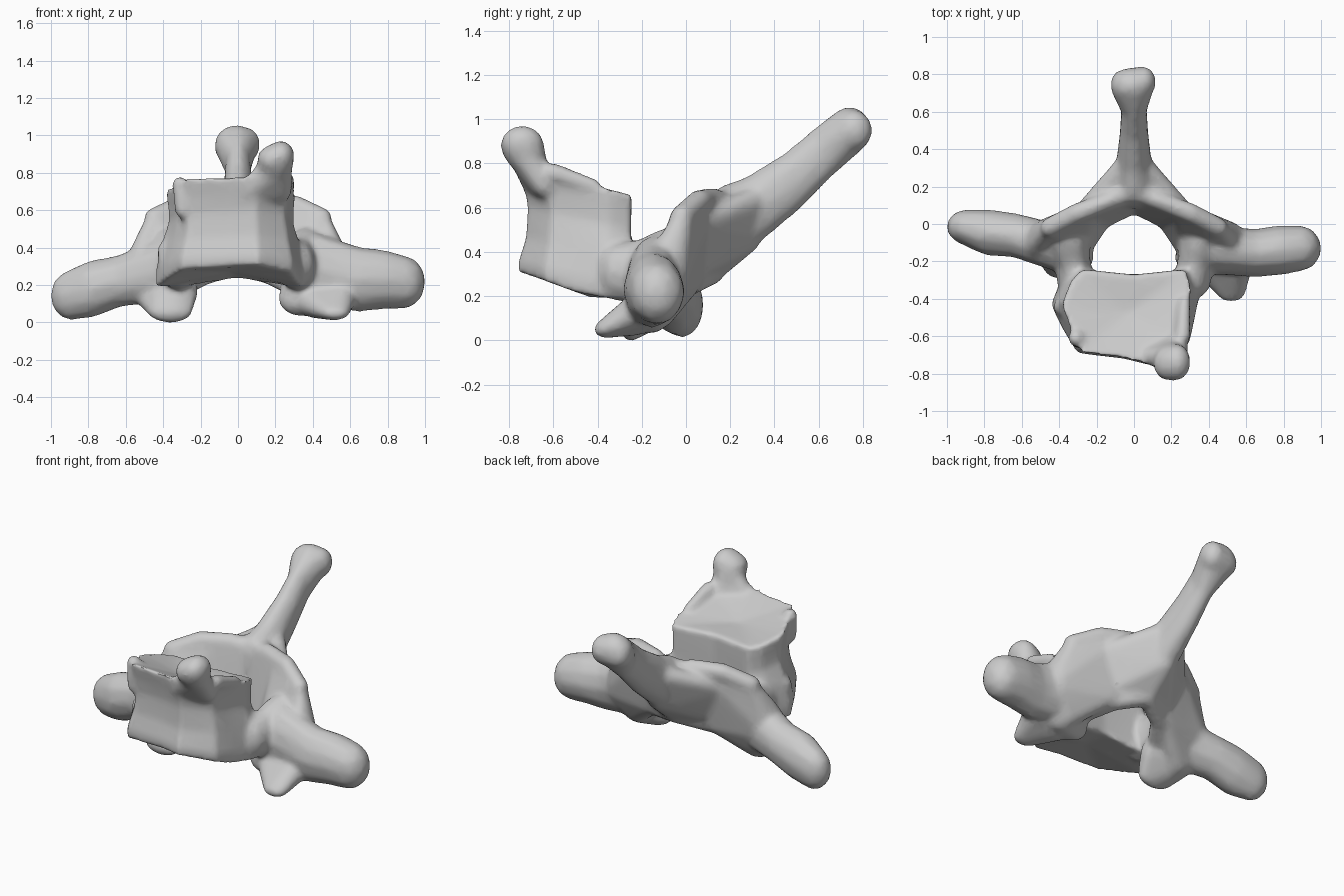
import bpy, bmesh, math
from mathutils import Vector

if "Cube" in bpy.data.objects:
    bpy.data.objects.remove(bpy.data.objects["Cube"], do_unlink=True)

bone = bpy.data.materials.new("bone_grey")
bone.use_nodes = True
colour = (0.6, 0.6, 0.6, 1)
bone.diffuse_color = colour
bone.node_tree.nodes["Principled BSDF"].inputs["Base Color"].default_value = colour

bm = bmesh.new()


def hull(*blobs):
    """Convex skin around ellipsoids given as (x, y, z, rx, ry, rz)."""
    part = bmesh.new()
    for x, y, z, rx, ry, rz in blobs:
        ball = bmesh.ops.create_icosphere(part, subdivisions=2, radius=1)["verts"]
        for v in ball:
            v.co = Vector((x + v.co.x * rx, y + v.co.y * ry, z + v.co.z * rz))
    out = bmesh.ops.convex_hull(part, input=part.verts)
    spare = {g for g in out["geom_interior"] if isinstance(g, bmesh.types.BMVert)}
    bmesh.ops.delete(part, geom=list(spare), context='VERTS')
    mesh = bpy.data.meshes.new("part")
    part.to_mesh(mesh)
    part.free()
    bm.from_mesh(mesh)
    bpy.data.meshes.remove(mesh)


def chain(*blobs):
    for a, b in zip(blobs, blobs[1:]):
        hull(a, b)


def ball(x, y, z, r):
    return (x, y, z, r, r, r)


# Waisted front body, lofted from a plan outline
outline = [(-.28, -.24), (0, -.27), (.28, -.24), (.31, -.35), (.29, -.5), (.27, -.64),
           (.1, -.76), (-.05, -.72), (-.28, -.69), (-.34, -.57), (-.39, -.43), (-.34, -.3)]
# Each level: x scale, y scale, height at front, height at back, reach of slope, flare, arch
levels = [(1.06, 1.0, .305, .185, .33, .08, .05), (1.07, 1.0, .36, .26, .4, .08, .03),
          (.98, .93, .46, .4, .51, .12, 0), (.93, .91, .6, .5, .51, .04, 0),
          (.97, .95, .7, .6, .51, 0, 0), (1, 1, .79, .66, .51, 0, 0)]
rings = []
for sx, sy, front, back, reach, flare, arch in levels:
    ring = []
    for x, y in outline:
        t = min(1, (y + .75) / reach)
        z = front + (back - front) * t + arch * t * max(0, 1 - abs(x) / .25)
        ring.append(bm.verts.new((x * (sx + flare * t), -.3 + (y + .3) * sy, z)))
    rings.append(ring)
for low, high in zip(rings, rings[1:]):
    for i in range(len(outline)):
        j = (i + 1) % len(outline)
        bm.faces.new((low[i], low[j], high[j], high[i]))
# Dished end plates
for ring, dish, flip in ((rings[0], .04, True), (rings[-1], -.05, False)):
    mid = sum((v.co for v in ring), Vector()) / len(ring)
    hub = bm.verts.new(mid + Vector((0, 0, dish)))
    for i in range(len(ring)):
        a, b = ring[i], ring[(i + 1) % len(ring)]
        bm.faces.new((b, a, hub) if flip else (a, b, hub))

# Bony spur and small lips on the body rim
hull((.07, -.7, .71, .06, .04, .06), (.22, -.64, .7, .07, .06, .06), (.2, -.72, .83, .095, .08, .08))
hull((.2, -.72, .83, .095, .09, .08), (.18, -.745, .87, .08, .095, .08), (.23, -.74, .89, .075, .1, .085))
hull(ball(.26, -.6, .76, .045), ball(.27, -.42, .7, .035))
hull(ball(-.31, -.61, .74, .045), ball(-.29, -.62, .6, .05))
hull(ball(-.39, -.44, .39, .045), ball(-.37, -.48, .26, .05))

# Pedicles, arch plates and upper ridges on both sides
for s in (-1, 1):
    chain((s * .31, -.32, .31, .1, .08, .13), (s * .33, -.2, .31, .1, .1, .15),
          (s * .36, -.1, .33, .13, .1, .18))
    # Side wall of the arch
    hull(ball(s * .27, -.13, .2, .05), ball(s * .17, .02, .25, .05),
         ball(s * .25, .07, .6, .05), ball(s * .44, -.02, .54, .06), ball(s * .38, -.1, .3, .06))
    # Rear wall of the arch
    hull(ball(s * .17, .02, .25, .05), ball(0, .115, .31, .06),
         ball(0, .19, .62, .07), ball(s * .25, .07, .61, .05))
    # Upper rim
    hull(ball(s * .45, -.02, .56, .055), ball(s * .3, .06, .63, .055), ball(s * .12, .13, .64, .05))
    # Web running from the arch out to the side process and lower lobe
    hull(ball(s * .45, -.02, .54, .05), (s * .53, -.09, .3, .06, .1, .15),
         ball(s * .2, .03, .27, .05), ball(s * .26, .07, .55, .05), ball(s * .42, -.12, .12, .07))
    # Fillet running from the arch up to the spine
    hull(ball(s * .28, .06, .53, .05), ball(s * .18, .05, .33, .05),
         ball(0, .35, .65, .07), ball(0, .27, .46, .07), ball(0, .14, .34, .06))

# Spinous process, a blade ending in a rounded knob
chain((0, .16, .51, .12, .08, .19), (0, .3, .59, .1, .1, .16), (0, .48, .72, .08, .08, .145),
      (0, .62, .85, .07, .08, .13), (-.01, .74, .95, .12, .1, .11))
hull((-.05, .75, .94, .08, .08, .09), (.05, .76, .95, .07, .085, .095))

# Side processes
chain((-.4, -.13, .28, .12, .13, .17), (-.64, -.06, .22, .1, .12, .14),
      (-.78, -.045, .18, .11, .125, .155), (-.895, -.015, .145, .11, .095, .135))
chain((.42, -.14, .28, .12, .13, .2), (.65, -.155, .23, .1, .13, .175),
      (.78, -.14, .23, .1, .135, .16), (.885, -.13, .215, .12, .125, .145))

# Lower joint lobes
hull((-.36, -.25, .055, .12, .05, .06), (-.45, -.13, .14, .1, .08, .08),
     (-.36, -.13, .26, .12, .08, .1), (-.27, -.17, .17, .06, .06, .07))
hull((.33, -.18, .13, .12, .07, .1), (.36, -.14, .26, .12, .08, .1), (.45, -.15, .13, .1, .08, .1))
hull((.52, -.37, .05, .08, .05, .04), (.42, -.22, .11, .12, .07, .09), (.56, -.2, .15, .08, .07, .09))

bmesh.ops.recalc_face_normals(bm, faces=bm.faces)
mesh = bpy.data.meshes.new("vertebra")
bm.to_mesh(mesh)
bm.free()
mesh.materials.append(bone)
vertebra = bpy.data.objects.new("vertebra", mesh)
bpy.context.collection.objects.link(vertebra)

# Fuse the parts into one bone and soften the joins
fuse = vertebra.modifiers.new("fuse", 'REMESH')
fuse.mode = 'VOXEL'
fuse.voxel_size = .014
fuse.use_smooth_shade = True
soften = vertebra.modifiers.new("soften", 'SMOOTH')
soften.factor = .5
soften.iterations = 16
thin = vertebra.modifiers.new("thin", 'DECIMATE')
thin.ratio = .25

bpy.ops.object.select_all(action='DESELECT')
vertebra.select_set(True)
bpy.context.view_layer.objects.active = vertebra
for name in ("fuse", "soften", "thin"):
    bpy.ops.object.modifier_apply(modifier=name)
bpy.ops.object.shade_smooth_by_angle(angle=math.radians(50))
